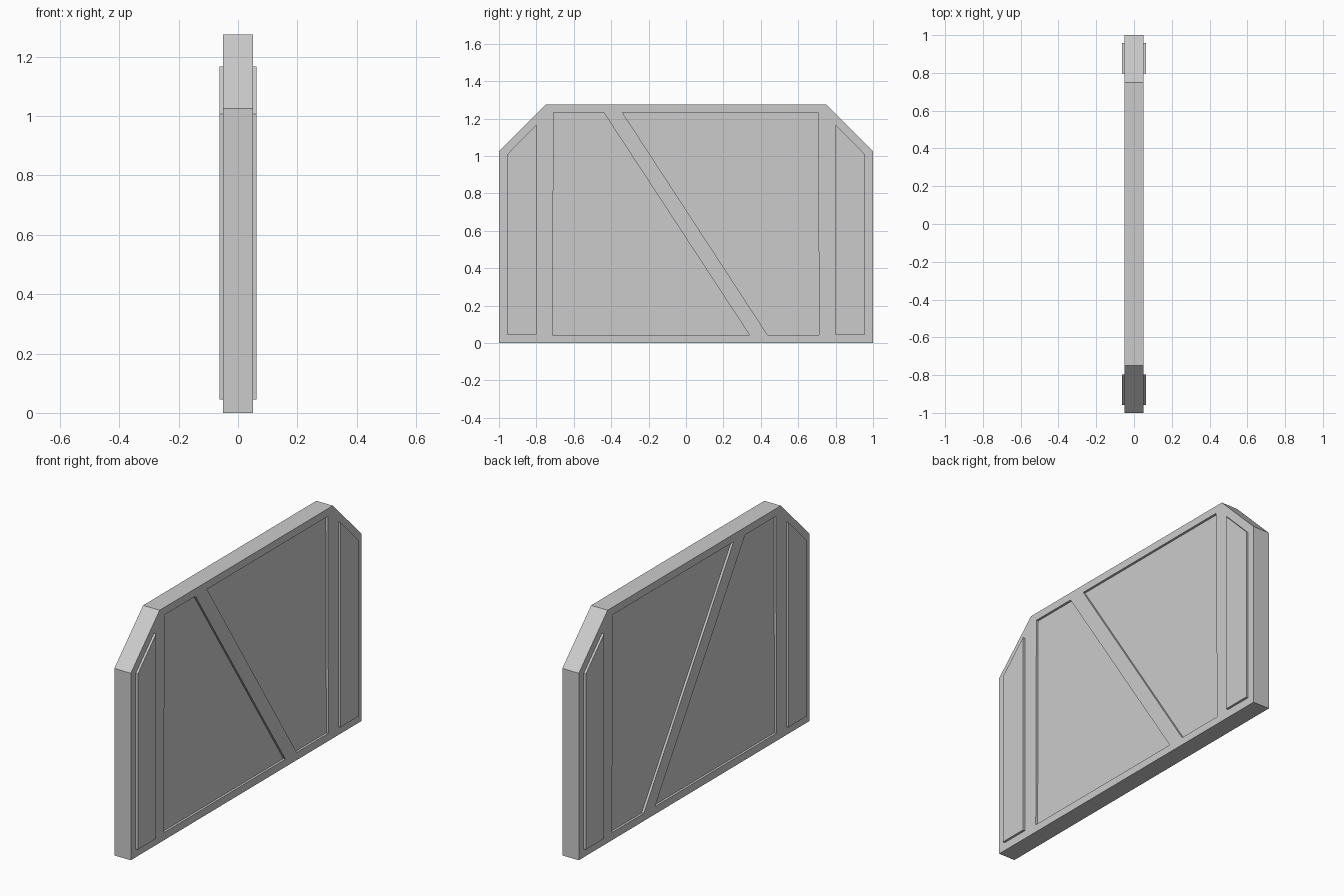
import bpy, bmesh

if "Cube" in bpy.data.objects:
    bpy.data.objects.remove(bpy.data.objects["Cube"])


def prism(name, profile, x0, x1):
    """Extrude a (y, z) profile along x from x0 to x1."""
    bm = bmesh.new()
    face = bm.faces.new([bm.verts.new((x0, y, z)) for y, z in profile])
    new = bmesh.ops.extrude_face_region(bm, geom=[face])["geom"]
    verts = [v for v in new if isinstance(v, bmesh.types.BMVert)]
    bmesh.ops.translate(bm, verts=verts, vec=(x1 - x0, 0, 0))
    bmesh.ops.recalc_face_normals(bm, faces=bm.faces)
    mesh = bpy.data.meshes.new(name)
    bm.to_mesh(mesh)
    bm.free()
    obj = bpy.data.objects.new(name, mesh)
    bpy.context.collection.objects.link(obj)
    return obj


HALF = 0.05      # half thickness of the slab
STEP = 0.0125    # depth of recesses and height of raised panels

# Slab with chamfered upper corners
slab = prism("slab", [(-1, 0), (1, 0), (1, 1.025), (0.75, 1.275),
                      (-0.75, 1.275), (-1, 1.025)], -HALF, HALF)

# Two recessed fields either side of the diagonal brace, on both faces
fields = [
    [(-0.713, 0.042), (0.34, 0.042), (-0.44, 1.233), (-0.708, 1.233)],
    [(0.437, 0.042), (0.712, 0.042), (0.706, 1.233), (-0.34, 1.233)],
]
cutters = []
for side in (-1, 1):
    for field in fields:
        cutter = prism("recess_cutter", field,
                       side * (HALF - STEP), side * (HALF + 0.05))
        cutter.hide_render = True
        mod = slab.modifiers.new("recess", "BOOLEAN")
        mod.operation = "DIFFERENCE"
        mod.solver = "EXACT"
        mod.object = cutter
        cutters.append(cutter)

# Apply the cuts and drop the cutters
bpy.context.view_layer.objects.active = slab
slab.select_set(True)
for mod in list(slab.modifiers):
    bpy.ops.object.modifier_apply(modifier=mod.name)
for cutter in cutters:
    bpy.data.objects.remove(cutter)

# Raised side panels, passing through the slab and standing proud of both faces
for label, s in (("left", -1), ("right", 1)):
    prism(label + "_side_panel",
          [(s * 0.798, 0.045), (s * 0.957, 0.045),
           (s * 0.957, 1.008), (s * 0.798, 1.168)],
          -HALF - STEP, HALF + STEP)
